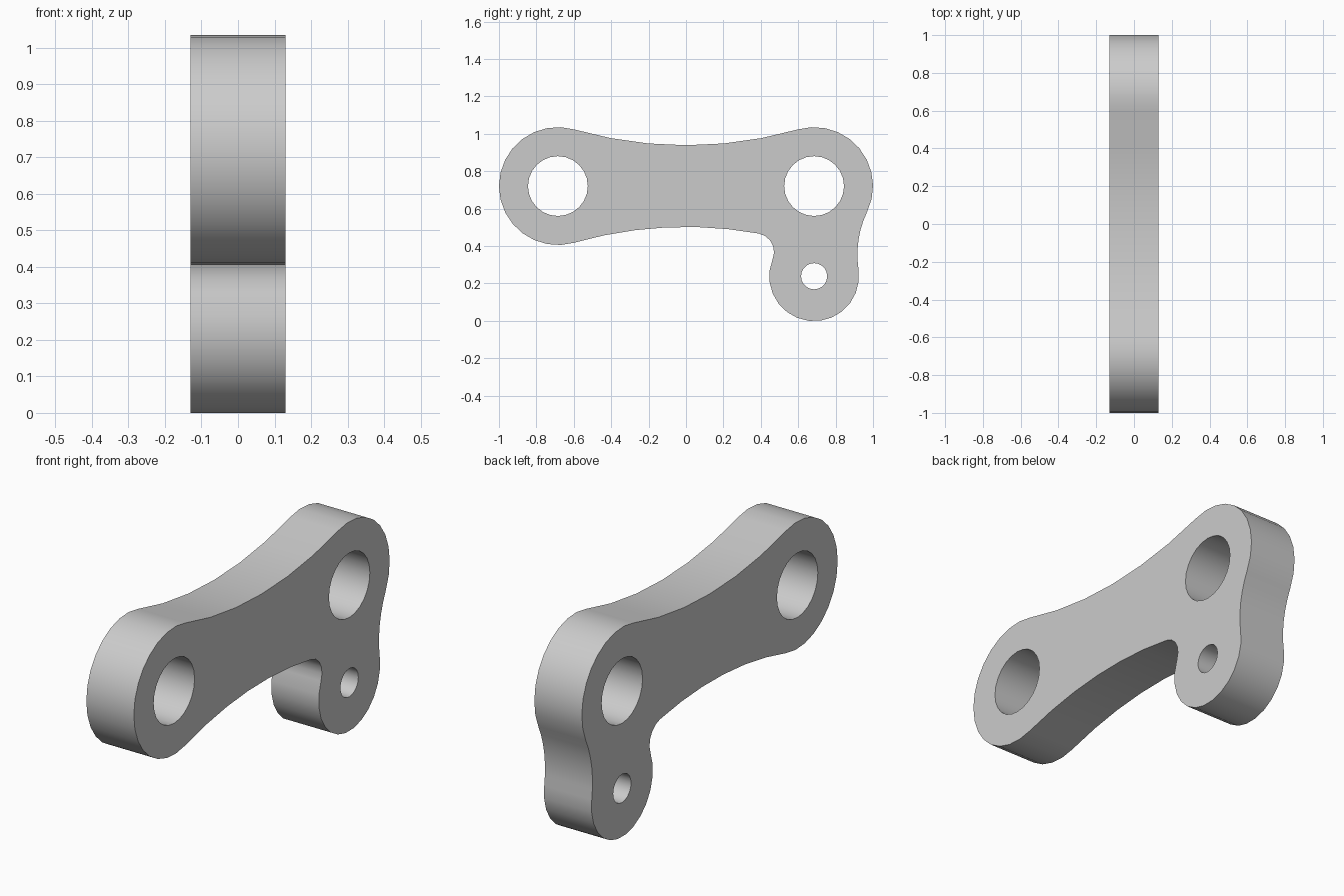
import bpy, bmesh
from math import cos, sin, pi, tau, sqrt
from mathutils import Vector, Matrix

cube = bpy.data.objects.get("Cube")
if cube:
    bpy.data.objects.remove(cube, do_unlink=True)

# Profile dimensions, in the side plane (y, z)
HALF_WIDTH = 0.13
BOSS, BOSS_HOLE = 0.315, 0.16
LUG, LUG_HOLE = 0.24, 0.07
WAIST, INNER_FILLET, OUTER_FILLET = 2.16, 0.1, 0.53
front_boss = Vector((-0.685, 0.722))
back_boss = Vector((0.685, 0.722))
lug = Vector((0.685, 0.24))


def meet(a, da, b, db, side):
    """Point at distance da from a and db from b, left (+1) or right (-1) of a to b."""
    gap = b - a
    along = (da * da - db * db + gap.length_squared) / (2 * gap.length)
    unit = gap.normalized()
    return a + unit * along + Vector((-unit.y, unit.x)) * side * sqrt(da * da - along * along)


def angle(v):
    return Vector((1, 0)).angle_signed(v) * -1


# Centres of the hollow arcs, each tangent to its neighbours
top_waist = meet(front_boss, WAIST + BOSS, back_boss, WAIST + BOSS, 1)
low_waist = meet(front_boss, WAIST + BOSS, back_boss, WAIST + BOSS, -1)
inner = meet(low_waist, WAIST - INNER_FILLET, lug, INNER_FILLET + LUG, 1)
outer = meet(lug, LUG + OUTER_FILLET, back_boss, OUTER_FILLET + BOSS, -1)

# Counterclockwise chain: centre, radius, turn direction, segments
chain = [
    (front_boss, BOSS, 1, 16), (low_waist, WAIST, -1, 6),
    (inner, INNER_FILLET, -1, 5), (lug, LUG, 1, 14),
    (outer, OUTER_FILLET, -1, 6), (back_boss, BOSS, 1, 10),
    (top_waist, WAIST, -1, 6),
]
joints = [c + (chain[(i + 1) % len(chain)][0] - c).normalized() * r
          for i, (c, r, _, _) in enumerate(chain)]
outline = []
for i, (c, r, turn, steps) in enumerate(chain):
    start, end = angle(joints[i - 1] - c), angle(joints[i] - c)
    sweep = ((end - start) * turn % tau) * turn
    for k in range(steps):
        a = start + sweep * k / steps
        outline.append(c + Vector((cos(a), sin(a))) * r)


def ring(c, r, n):
    return [c + Vector((cos(tau * k / n), sin(tau * k / n))) * r for k in range(n)]


# Filled and extruded plate with three round holes
curve = bpy.data.curves.new("link_profile", 'CURVE')
curve.dimensions = '2D'
curve.fill_mode = 'BOTH'
curve.extrude = HALF_WIDTH
loops = [outline, ring(front_boss, BOSS_HOLE, 24), ring(back_boss, BOSS_HOLE, 24),
         ring(lug, LUG_HOLE, 20)]
for loop in loops:
    spline = curve.splines.new('POLY')
    spline.points.add(len(loop) - 1)
    for point, p in zip(spline.points, loop):
        point.co = (p.x, p.y, 0, 1)
    spline.use_cyclic_u = True

link = bpy.data.objects.new("link_arm", curve)
bpy.context.collection.objects.link(link)
bpy.ops.object.select_all(action='DESELECT')
link.select_set(True)
bpy.context.view_layer.objects.active = link
bpy.ops.object.convert(target='MESH')
link = bpy.context.object
link.name = "link_arm"

# Stand the plate up, close its seams and rest it on the floor
mesh = link.data
mesh.transform(Matrix(((0, 0, 1, 0), (1, 0, 0, 0), (0, 1, 0, 0), (0, 0, 0, 1))))
bm = bmesh.new()
bm.from_mesh(mesh)
bmesh.ops.remove_doubles(bm, verts=bm.verts, dist=0.0001)
floor = min(v.co.z for v in bm.verts)
bmesh.ops.translate(bm, verts=bm.verts, vec=(0, 0, -floor))
bmesh.ops.recalc_face_normals(bm, faces=bm.faces)
bm.to_mesh(mesh)
bm.free()

# Plain grey metal
grey = bpy.data.materials.new("grey_metal")
grey.use_nodes = True
colour = (0.6, 0.6, 0.6, 1)
grey.diffuse_color = colour
grey.node_tree.nodes["Principled BSDF"].inputs["Base Color"].default_value = colour
mesh.materials.clear()
mesh.materials.append(grey)
bpy.ops.object.shade_smooth_by_angle(angle=pi / 5)
